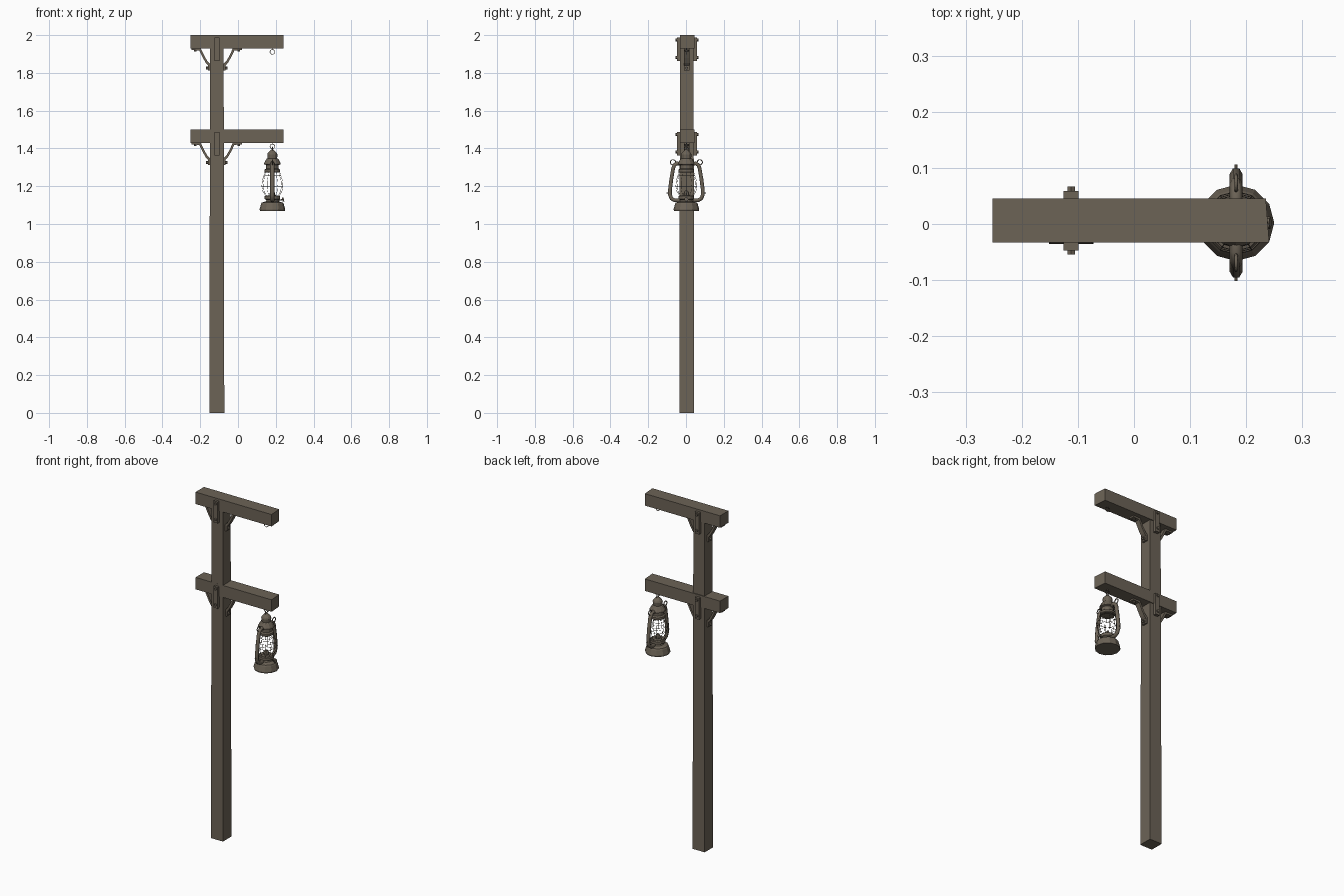
import bpy, bmesh, math
from mathutils import Vector, Matrix

if "Cube" in bpy.data.objects:
    bpy.data.objects.remove(bpy.data.objects["Cube"])

wood = bpy.data.materials.new("weathered brown")
wood.diffuse_color = (0.150, 0.125, 0.094, 1)
wood.use_nodes = True
wood.node_tree.nodes["Principled BSDF"].inputs["Base Color"].default_value = wood.diffuse_color

PX, PY = -0.112, 0.004      # post centre
BY = 0.006                  # beam centre in y
LX, LY = 0.182, 0.002       # lantern centre


def add(name, bm):
    bmesh.ops.recalc_face_normals(bm, faces=bm.faces)
    me = bpy.data.meshes.new(name)
    bm.to_mesh(me)
    bm.free()
    me.materials.append(wood)
    ob = bpy.data.objects.new(name, me)
    bpy.context.collection.objects.link(ob)
    return ob


def box(name, x0, x1, y0, y1, z0, z1):
    bm = bmesh.new()
    m = Matrix.Translation(((x0 + x1) / 2, (y0 + y1) / 2, (z0 + z1) / 2))
    bmesh.ops.create_cube(bm, size=1, matrix=m @ Matrix.Diagonal((x1 - x0, y1 - y0, z1 - z0, 1)))
    return add(name, bm)


def rod(name, centre, axis, r, length, sides=6):
    bm = bmesh.new()
    rot = Vector(axis).to_track_quat('Z', 'Y').to_matrix().to_4x4()
    bmesh.ops.create_cone(bm, cap_ends=True, segments=sides, radius1=r, radius2=r,
                          depth=length, matrix=Matrix.Translation(centre) @ rot)
    return add(name, bm)


def lathe(name, profile, sides=12, cap=True):
    bm = bmesh.new()
    rings = [[bm.verts.new((LX + r * math.cos(2 * math.pi * i / sides),
                            LY + r * math.sin(2 * math.pi * i / sides), z))
              for i in range(sides)] for r, z in profile]
    for a, b in zip(rings, rings[1:]):
        for i in range(sides):
            j = (i + 1) % sides
            bm.faces.new((a[i], a[j], b[j], b[i]))
    if cap:
        bm.faces.new(rings[0])
        bm.faces.new(rings[-1])
    return add(name, bm)


def sweep(name, points, r, closed=False, res=1):
    cu = bpy.data.curves.new(name, 'CURVE')
    cu.dimensions = '3D'
    cu.bevel_depth, cu.bevel_resolution, cu.use_fill_caps = r, res, True
    sp = cu.splines.new('POLY')
    sp.points.add(len(points) - 1)
    for p, co in zip(sp.points, points):
        p.co = (*co, 1)
    sp.use_cyclic_u = closed
    tmp = bpy.data.objects.new(name, cu)
    bpy.context.collection.objects.link(tmp)
    me = bpy.data.meshes.new_from_object(tmp.evaluated_get(bpy.context.evaluated_depsgraph_get()))
    bpy.data.objects.remove(tmp)
    me.materials.clear()
    me.materials.append(wood)
    ob = bpy.data.objects.new(name, me)
    bpy.context.collection.objects.link(ob)
    return ob


def ring(name, c, r, wire, plane, n=10):
    pts = []
    for i in range(n):
        a = 2 * math.pi * i / n
        u, v = r * math.cos(a), r * math.sin(a)
        pts.append((c[0] + u, c[1], c[2] + v) if plane == 'xz' else (c[0], c[1] + u, c[2] + v))
    return sweep(name, pts, wire, True)


# post: square, slightly tapering, with a faint break near the foot
bm = bmesh.new()
rings = []
for z, h in ((0, 0.0395), (0.5, 0.0385), (1.94, 0.036)):
    rings.append([bm.verts.new((PX + sx * h, PY + sy * h, z))
                  for sx, sy in ((-1, -1), (1, -1), (1, 1), (-1, 1))])
for a, b in zip(rings, rings[1:]):
    for i in range(4):
        bm.faces.new((a[i], a[(i + 1) % 4], b[(i + 1) % 4], b[i]))
bm.faces.new(rings[0])
bm.faces.new(rings[-1])
add("post", bm)

# brace strap outline: distance from post centre, height from beam underside
STRAP = [(0.133, 0), (0.133, -0.009), (0.093, -0.011), (0.074, -0.05), (0.058, -0.078),
         (0.047, -0.09), (0.047, -0.118), (0.036, -0.118), (0.036, -0.082),
         (0.05, -0.068), (0.065, -0.042), (0.085, 0)]

for level, top in (("lower", 1.50), ("upper", 2.0)):
    under = top - 0.07
    # cross beam with a slightly skewed end
    beam = box(level + "_beam", -0.252, 0.241, BY - 0.039, BY + 0.039, under, top)
    for v in beam.data.vertices:
        if v.co.x > 0 and v.co.y > BY:
            v.co.x -= 0.006
    for s in (-1, 1):
        side = "left" if s < 0 else "right"
        # bent brace strap and its bolts
        bm = bmesh.new()
        f = bm.faces.new([bm.verts.new((PX + s * u, PY - 0.015, under + z)) for u, z in STRAP])
        ext = bmesh.ops.extrude_face_region(bm, geom=[f])
        bmesh.ops.translate(bm, vec=(0, 0.03, 0),
                            verts=[v for v in ext["geom"] if isinstance(v, bmesh.types.BMVert)])
        add(f"{level}_{side}_brace", bm)
        rod(f"{level}_{side}_beam_bolt", (PX + s * 0.115, PY, under - 0.011), (0, 0, 1), 0.008, 0.012)
        rod(f"{level}_{side}_post_bolt", (PX + s * 0.05, PY, under - 0.105), (1, 0, 0), 0.008, 0.014)
        # face plate across beam and post, with bolts
        face = "front" if s < 0 else "back"
        y0, y1 = sorted((BY + s * 0.03, BY + s * 0.053))
        box(f"{level}_{face}_plate", PX - 0.0135, PX + 0.0135, y0, y1, top - 0.138, top - 0.012)
        for k, dz in enumerate((0.025, 0.118)):
            rod(f"{level}_{face}_plate_bolt_{k}", (PX, BY + s * 0.055, top - dz), (0, 1, 0), 0.008, 0.011)
    # screw eye under the arm
    rod(level + "_eye_stem", (LX, LY, under - 0.003), (0, 0, 1), 0.002, 0.012)
    ring(level + "_eye", (LX, LY, under - 0.019), 0.013, 0.0018, 'xz')

# lantern body
lathe("lantern_base", [(0.066, 1.07), (0.068, 1.078), (0.06, 1.106), (0.056, 1.113), (0.034, 1.12),
                       (0.031, 1.127), (0.041, 1.132), (0.041, 1.147), (0.034, 1.152)])
lathe("lantern_burner", [(0.016, 1.15), (0.014, 1.165), (0.006, 1.178)], 8)
globe = lathe("lantern_globe_wires", [(0.036, 1.15), (0.05, 1.172), (0.056, 1.2), (0.053, 1.23),
                                      (0.044, 1.258), (0.037, 1.282)], 12, False)
wire = globe.modifiers.new("wires", 'WIREFRAME')
wire.thickness = 0.002
lathe("lantern_chimney", [(0.037, 1.272), (0.041, 1.276), (0.041, 1.288), (0.033, 1.294),
                          (0.033, 1.312), (0.044, 1.316), (0.043, 1.324), (0.031, 1.345),
                          (0.025, 1.348), (0.027, 1.368), (0.024, 1.376), (0.012, 1.388),
                          (0.005, 1.394)])
ring("lantern_top_loop", (LX, LY, 1.398), 0.011, 0.002, 'yz')

# side tubes, shoulder loops and handle pivots
TUBE = [(0.03, 1.318), (0.05, 1.321), (0.063, 1.312), (0.07, 1.295), (0.08, 1.235), (0.087, 1.18),
        (0.087, 1.155), (0.079, 1.135), (0.064, 1.126), (0.035, 1.124)]
for s in (-1, 1):
    side = "front" if s < 0 else "back"
    sweep(f"lantern_{side}_tube", [(LX, LY + s * y, z) for y, z in TUBE], 0.0115)
    ring(f"lantern_{side}_shoulder_loop", (LX, LY + s * 0.071, 1.327), 0.014, 0.003, 'yz')
    rod(f"lantern_{side}_pivot", (LX, LY + s * 0.098, 1.165), (0, 1, 0), 0.003, 0.012)

# wick knob
rod("wick_knob_shaft", (LX + 0.042, LY, 1.127), (1, 0, 0.2), 0.003, 0.03)
rod("wick_knob", (LX + 0.057, LY, 1.13), (1, 0, 0.2), 0.011, 0.008, 8)
